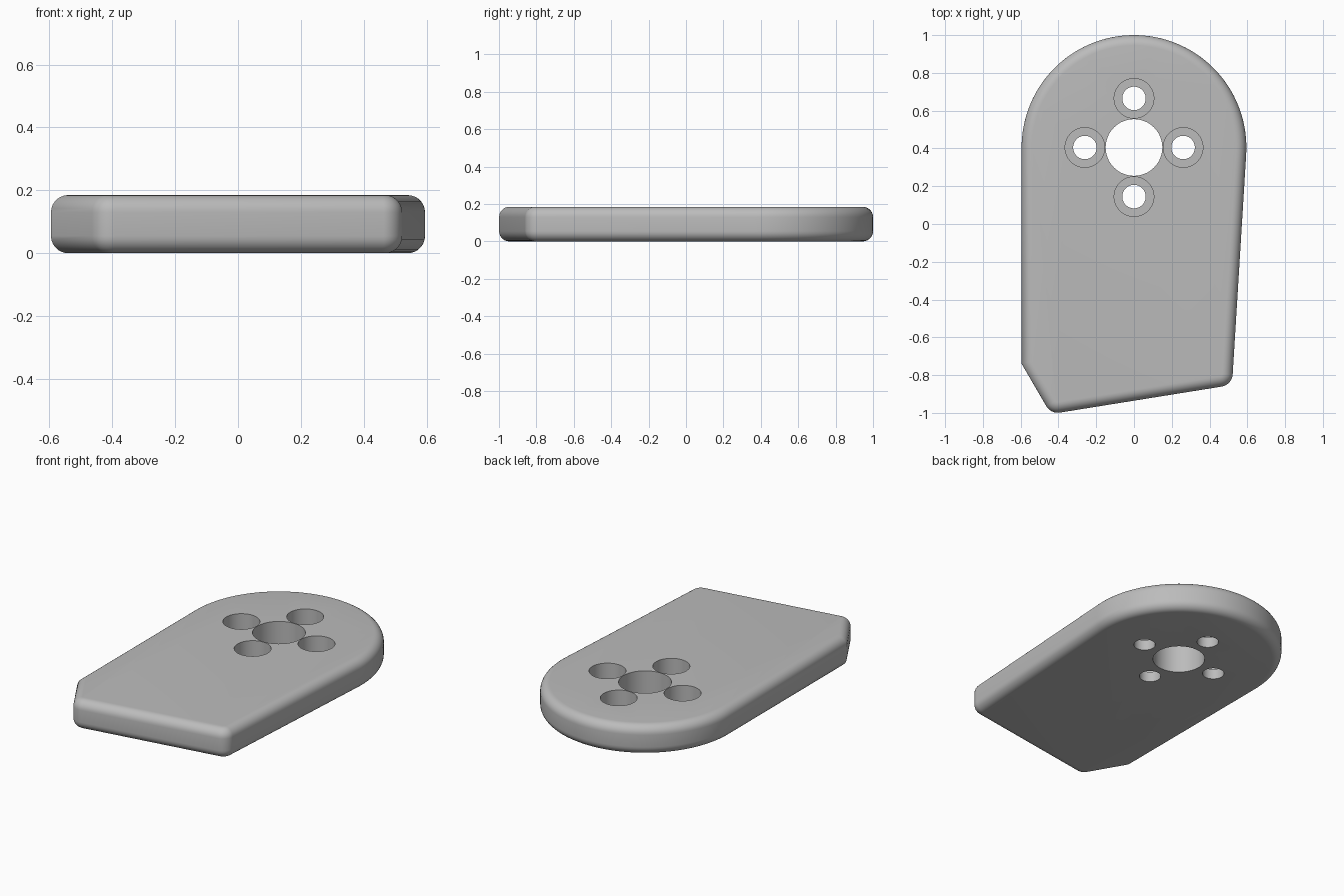
import bpy, bmesh
from math import sin, cos, pi, radians
from mathutils import Vector

cube = bpy.data.objects.get("Cube")
if cube:
    bpy.data.objects.remove(cube, do_unlink=True)

THICK, RIM = 0.185, 0.055
CENTRE, RADIUS = Vector((0, 0.405)), 0.595

grey = bpy.data.materials.new("plain_grey")
grey.use_nodes = True
grey.diffuse_color = (0.5, 0.5, 0.5, 1)
grey.node_tree.nodes["Principled BSDF"].inputs["Base Color"].default_value = (0.5, 0.5, 0.5, 1)


def rounded_corner(before, corner, after, r, steps=10):
    """Points of an arc tangent to both edges meeting at a corner."""
    a, b = (before - corner).normalized(), (after - corner).normalized()
    half = a.angle(b) / 2
    mid = corner + (a + b).normalized() * r / sin(half)
    start = corner + a * r * cos(half) / sin(half) - mid
    end = corner + b * r * cos(half) / sin(half) - mid
    return [mid + (start.lerp(end, i / steps)).normalized() * r for i in range(steps + 1)]


# Plate outline: round back end, tapered left side, slanted front, cut corner
arc = [CENTRE + RADIUS * Vector((cos(t), sin(t)))
       for t in (radians(-3.4 + 183.4 * i / 72) for i in range(73))]
cut = Vector((-0.595, -0.74))
tip = Vector((-0.44, -1.006))
heel = Vector((0.519, -0.852))
outline = arc + [cut]
outline += rounded_corner(cut, tip, heel, 0.07)
outline += rounded_corner(tip, heel, arc[0], 0.07)

# Extrude the outline and round both rims
bm = bmesh.new()
base = bm.faces.new([bm.verts.new((p.x, p.y, 0)) for p in outline])
raised = bmesh.ops.extrude_face_region(bm, geom=[base])["geom"]
bmesh.ops.translate(bm, vec=(0, 0, THICK),
                    verts=[v for v in raised if isinstance(v, bmesh.types.BMVert)])
bmesh.ops.recalc_face_normals(bm, faces=bm.faces)
rims = [e for e in bm.edges if abs(e.verts[0].co.z - e.verts[1].co.z) < 1e-4]
bmesh.ops.bevel(bm, geom=rims, offset=RIM, offset_type='OFFSET', segments=7,
                profile=0.5, affect='EDGES', clamp_overlap=False)
mesh = bpy.data.meshes.new("mounting_plate")
bm.to_mesh(mesh)
bm.free()
mesh.materials.append(grey)
plate = bpy.data.objects.new("mounting_plate", mesh)
bpy.context.collection.objects.link(plate)
bpy.context.view_layer.objects.active = plate


def drill(x, y, r, bottom):
    """Cut a round hole from above the plate down to the given height."""
    top = THICK + 0.1
    bpy.ops.mesh.primitive_cylinder_add(vertices=64, radius=r, depth=top - bottom,
                                        location=(x, y, (top + bottom) / 2))
    cutter = bpy.context.object
    cutter.name = "hole_cutter"
    cutter.hide_render = True
    cutter.data.materials.append(grey)
    bpy.context.view_layer.objects.active = plate
    mod = plate.modifiers.new("hole", 'BOOLEAN')
    mod.operation, mod.solver, mod.object = 'DIFFERENCE', 'EXACT', cutter
    bpy.ops.object.modifier_apply(modifier=mod.name)
    bpy.data.objects.remove(cutter, do_unlink=True)


# Central bore and four counterbored screw holes
drill(0, CENTRE.y, 0.15, -0.1)
for i in range(4):
    x, y = 0.26 * cos(i * pi / 2), CENTRE.y + 0.26 * sin(i * pi / 2)
    drill(x, y, 0.105, 0.065)
    drill(x, y, 0.062, -0.1)

# Smooth shading with crisp hole edges
bpy.ops.object.select_all(action='DESELECT')
plate.select_set(True)
bpy.context.view_layer.objects.active = plate
bpy.ops.object.shade_smooth_by_angle(angle=radians(30))
